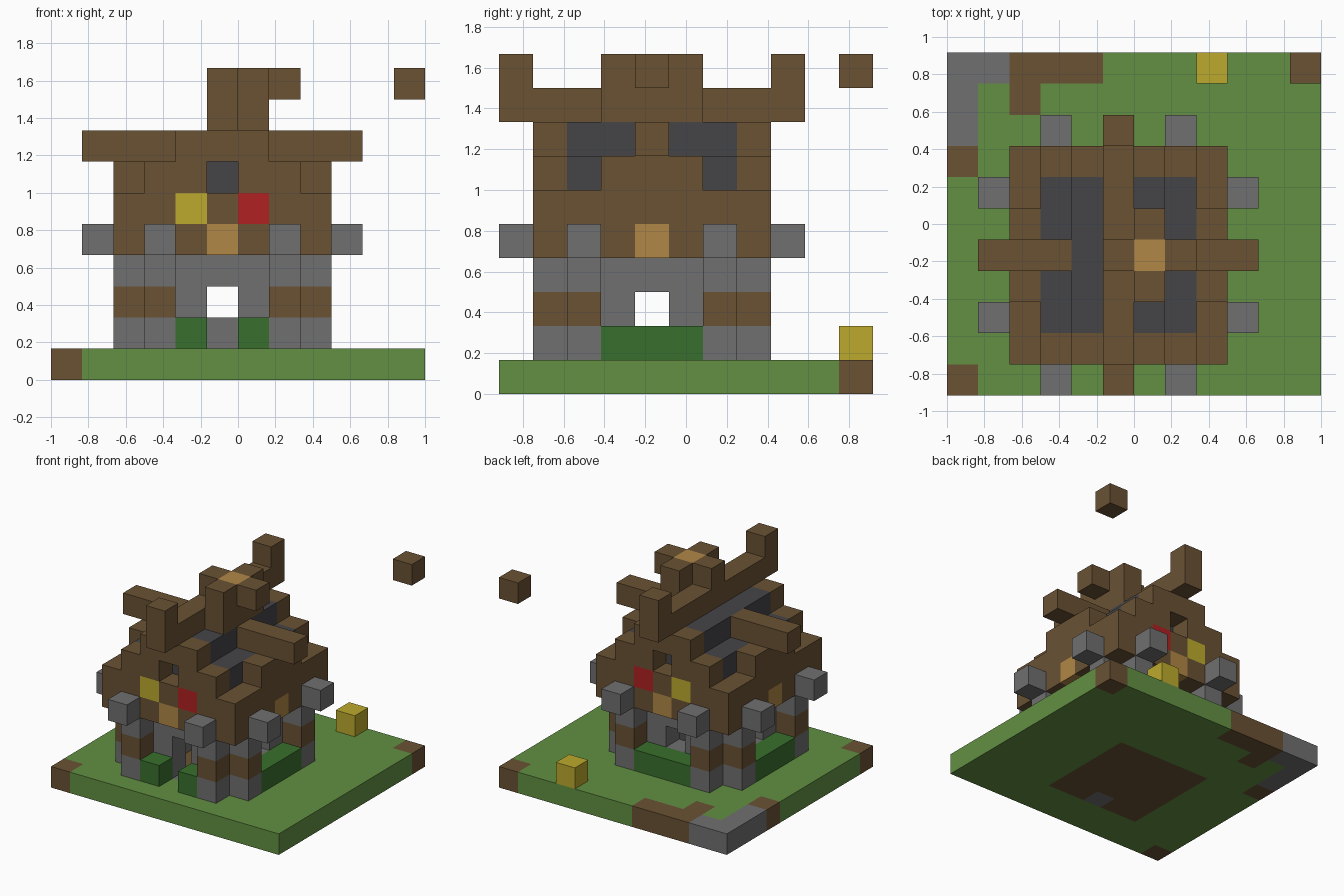
import bpy
import bmesh
import math

if "Cube" in bpy.data.objects:
    bpy.data.objects.remove(bpy.data.objects["Cube"], do_unlink=True)

UNIT = 1 / 6                      # edge length of one block
SIZE_X, SIZE_Y = 12, 11           # ground size in blocks

COLOURS = {
    "grass": (98, 144, 66), "hedge": (56, 112, 45), "timber": (106, 82, 52),
    "stone": (112, 112, 112), "slate": (69, 69, 73), "amber": (176, 135, 70),
    "yellow": (188, 170, 45), "red": (176, 33, 34),
}


def to_linear(value):
    s = value / 255
    return s / 12.92 if s <= 0.04045 else ((s + 0.055) / 1.055) ** 2.4


def make_material(name, rgb):
    mat = bpy.data.materials.new(name)
    mat.use_nodes = True
    colour = [to_linear(v) for v in rgb] + [1.0]
    mat.diffuse_color = colour
    bsdf = mat.node_tree.nodes["Principled BSDF"]
    bsdf.inputs["Base Color"].default_value = colour
    bsdf.inputs["Roughness"].default_value = 0.9
    return mat


materials = {n: make_material(n, c) for n, c in COLOURS.items()}
blocks = {}                       # cell -> (part name, colour name)


def span(r):
    return range(r[0], r[1] + 1) if isinstance(r, tuple) else (r,)


def fill(part, colour, xs, ys, zs):
    """Fill an inclusive box of cells; later fills replace earlier ones."""
    for x in span(xs):
        for y in span(ys):
            for z in span(zs):
                blocks[x, y, z] = (part, colour)


def clear(x, y, z):
    blocks.pop((x, y, z), None)


# Ground slab with earth and stone patches
fill("ground", "grass", (0, 11), (0, 10), 0)
fill("ground", "timber", (3, 7), (2, 6), 0)
fill("ground", "stone", 5, 2, 0)
fill("ground", "stone", 0, (8, 10), 0)
fill("ground", "stone", 1, 10, 0)
fill("ground", "timber", (2, 4), 10, 0)
for x, y in ((2, 9), (0, 7), (0, 0), (11, 10)):
    fill("ground", "timber", x, y, 0)

# Walls around a square room, with crossing log ends at the corners
for level, end_colour in ((1, "stone"), (2, "timber"), (3, "stone")):
    for x in (3, 7):
        fill("walls", "stone", x, (2, 6), level)
        for y in (1, 7):
            fill("corner_posts", end_colour, x, y, level)
    for y in (2, 6):
        fill("walls", "stone", (3, 7), y, level)
        for x in (2, 8):
            fill("corner_posts", end_colour, x, y, level)

# Doorway and window openings
clear(5, 2, 1)
for x, y in ((5, 2), (5, 6), (3, 4), (7, 4)):
    clear(x, y, 2)

# Hedges, with a gap at the door
for x in (2, 8):
    fill("hedges", "hedge", x, (3, 5), 1)
fill("hedges", "hedge", (4, 6), 7, 1)
for x in (4, 6):
    fill("hedges", "hedge", x, 1, 1)

# Eaves: two rings of timber
for x in (2, 8):
    fill("eaves", "timber", x, (1, 7), (4, 5))
for y in (1, 7):
    fill("eaves", "timber", (2, 8), y, (4, 5))

# Stone beams passing under the roof
for x in (3, 7):
    fill("stone_beams", "stone", x, (0, 8), 4)
for y in (2, 6):
    fill("stone_beams", "stone", (1, 9), y, 4)

# Amber lamps on every side, coloured panels on the gables
for x, y in ((5, 1), (5, 7), (2, 4), (8, 4)):
    fill("lamps", "amber", x, y, 4)
for y in (1, 7):
    fill("gable_panels", "yellow", 4, y, 5)
    fill("gable_panels", "red", 6, y, 5)

# Stepped slate roof
for step, level in ((2, 6), (1, 7)):
    for x in (5 - step, 5 + step):
        fill("roof", "slate", x, (2, 6), level)
fill("roof", "slate", 5, (2, 6), 6)

# Front and back gables with an attic opening, and side dormers
for y in (1, 7):
    fill("gables", "timber", (3, 7), y, 6)
    fill("gables", "timber", (4, 6), y, 7)
    clear(5, y, 6)
for x in (2, 8):
    fill("dormers", "timber", x, (3, 5), 6)

# Cross beams and ridge with raised ends
for xs in ((1, 3), (7, 9)):
    fill("cross_beams", "timber", xs, 4, 7)
fill("ridge", "timber", 5, (0, 8), 8)
for y in (0, 8):
    fill("ridge", "timber", 5, y, 9)

# Chimney with a glowing top
fill("chimney", "timber", 6, (3, 5), (8, 9))
for x in (5, 7):
    fill("chimney", "timber", x, 4, 9)
fill("chimney", "amber", 6, 4, 9)

# Loose blocks
fill("yellow_block", "yellow", 8, 10, 1)
fill("floating_block", "timber", 11, 10, 9)


def build_part(part):
    """Make one mesh from the exposed sides of a part's blocks."""
    bm = bmesh.new()
    corners = {}
    slots = []

    def corner(p):
        if p not in corners:
            corners[p] = bm.verts.new(((p[0] - SIZE_X / 2) * UNIT,
                                       (p[1] - SIZE_Y / 2) * UNIT, p[2] * UNIT))
        return corners[p]

    for cell, (owner, colour) in blocks.items():
        if owner != part:
            continue
        if colour not in slots:
            slots.append(colour)
        for axis in range(3):
            u, v = (axis + 1) % 3, (axis + 2) % 3
            for side in (0, 1):
                near = list(cell)
                near[axis] += 2 * side - 1
                if tuple(near) in blocks:
                    continue
                ring = []
                for du, dv in ((0, 0), (1, 0), (1, 1), (0, 1)):
                    p = list(cell)
                    p[axis] += side
                    p[u] += du
                    p[v] += dv
                    ring.append(corner(tuple(p)))
                face = bm.faces.new(ring if side else ring[::-1])
                face.material_index = slots.index(colour)
    # Merge flat areas of one colour
    bmesh.ops.dissolve_limit(bm, angle_limit=math.radians(1), verts=bm.verts,
                             edges=bm.edges, delimit={"MATERIAL"})
    mesh = bpy.data.meshes.new(part)
    bm.to_mesh(mesh)
    bm.free()
    for colour in slots:
        mesh.materials.append(materials[colour])
    bpy.context.collection.objects.link(bpy.data.objects.new(part, mesh))


for part in sorted({owner for owner, _ in blocks.values()}):
    build_part(part)
